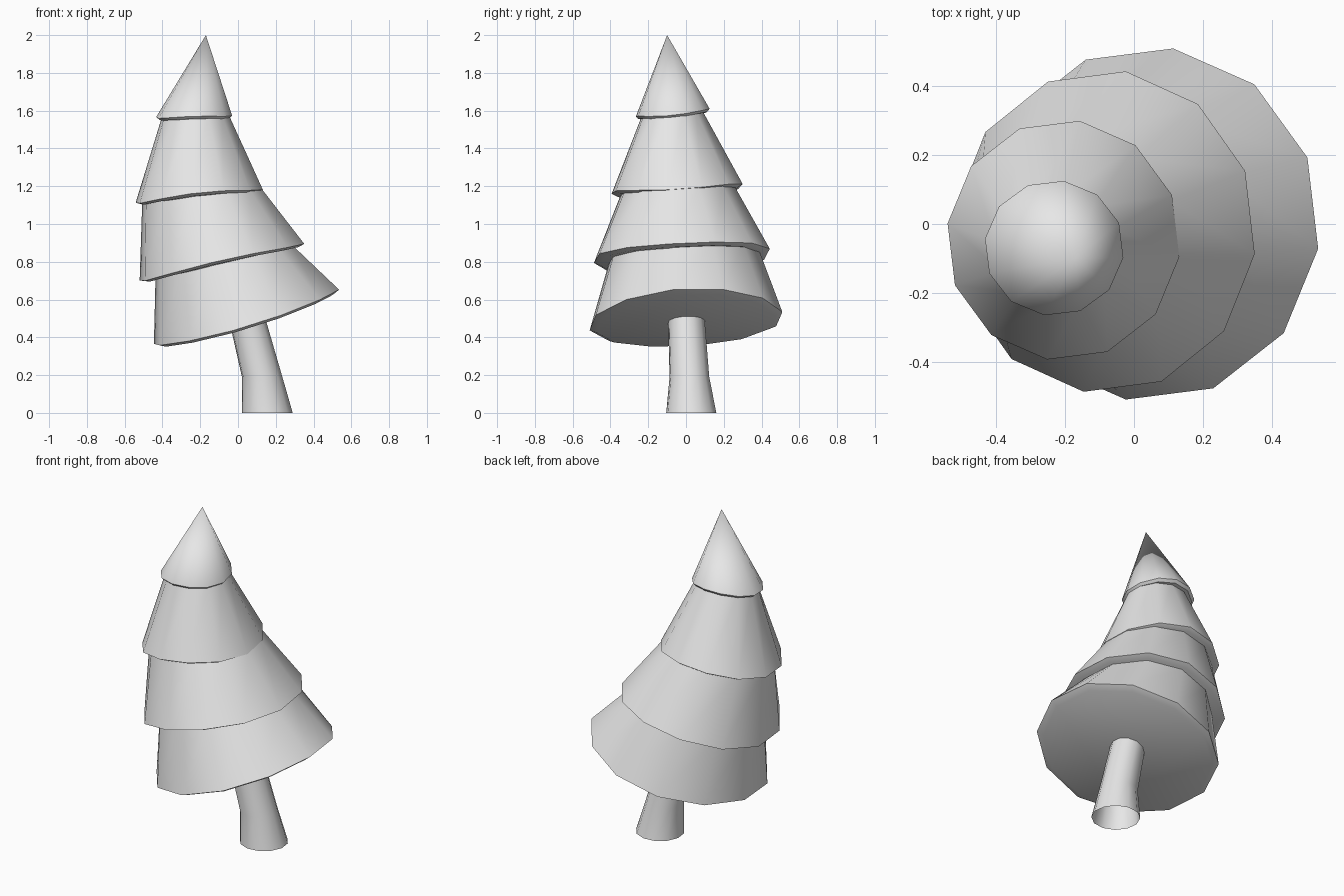
import bpy, bmesh, math

cube = bpy.data.objects.get("Cube")
if cube:
    bpy.data.objects.remove(cube, do_unlink=True)

SIDES = 12
PHASE = math.radians(-8)

grey = bpy.data.materials.new("light_grey")
grey.use_nodes = True
grey.diffuse_color = (0.8, 0.8, 0.8, 1)
grey.node_tree.nodes["Principled BSDF"].inputs["Base Color"].default_value = (0.8, 0.8, 0.8, 1)


def ring(bm, center, radii, tilt=(0, 0), bend=0, lift=0):
    """Twelve-sided loop that leans by tilt and curls by bend."""
    cx, cy, cz = center
    verts = []
    for i in range(SIDES):
        a = PHASE + 2 * math.pi * i / SIDES
        x, y = radii[0] * math.cos(a), radii[1] * math.sin(a)
        z = cz + lift + tilt[0] * x + tilt[1] * y + bend * x * x
        verts.append(bm.verts.new((cx + x, cy + y, z)))
    return verts


def bridge(bm, low, high):
    for i in range(SIDES):
        j = (i + 1) % SIDES
        bm.faces.new((low[i], low[j], high[j], high[i]))


def finish(bm, name):
    bm.normal_update()
    mesh = bpy.data.meshes.new(name)
    bm.to_mesh(mesh)
    bm.free()
    mesh.materials.append(grey)
    obj = bpy.data.objects.new(name, mesh)
    bpy.context.collection.objects.link(obj)
    bpy.ops.object.select_all(action="DESELECT")
    obj.select_set(True)
    bpy.context.view_layer.objects.active = obj
    bpy.ops.object.shade_smooth_by_angle(angle=math.radians(35))


# Trunk: flared foot, open underneath
bm = bmesh.new()
loops = [ring(bm, (0.155, 0.028, 0), (0.136, 0.134)),
         ring(bm, (0.128, 0.018, 0.19), (0.108, 0.106)),
         ring(bm, (0.04, 0, 0.53), (0.097, 0.097))]
for low, high in zip(loops, loops[1:]):
    bridge(bm, low, high)
finish(bm, "trunk")

# Foliage rims, bottom to top: centre, radii, tilt, bend
rims = [
    ((0.045, 0, 0.485), (0.495, 0.515), (0.30, 0.055), 0.10),
    ((-0.085, -0.022, 0.832), (0.44, 0.47), (0.23, 0.05), -0.18),
    ((-0.205, -0.047, 1.187), (0.34, 0.35), (0.11, 0.06), -0.35),
    ((-0.232, -0.07, 1.59), (0.203, 0.197), (0.03, 0.10), -0.50),
]
# Where each skirt tucks under the next one: centre x, y and radii
tucks = [((-0.075, -0.01), (0.365, 0.40)),
         ((-0.19, -0.045), (0.32, 0.30)),
         ((-0.225, -0.075), (0.178, 0.16))]
names = ["bottom_foliage", "lower_foliage", "upper_foliage", "top_foliage"]

for n, (center, radii, tilt, bend) in enumerate(rims):
    bm = bmesh.new()
    rim = ring(bm, center, radii, tilt, bend)
    # Slightly rounded underside
    under = ring(bm, center, [r * 0.93 for r in radii], tilt, bend, -0.015)
    bridge(bm, under, rim)
    bm.faces.new(under[::-1])
    if n < len(tucks):
        (tx, ty), tuck_radii = tucks[n]
        above = rims[n + 1]
        top = ring(bm, (tx, ty, above[0][2]), tuck_radii, above[2], above[3])
        bridge(bm, rim, top)
        bm.faces.new(top)
    else:
        # Pointed tip
        tip = bm.verts.new((-0.17, -0.10, 2.0))
        for i in range(SIDES):
            bm.faces.new((rim[i], rim[(i + 1) % SIDES], tip))
    finish(bm, names[n])
